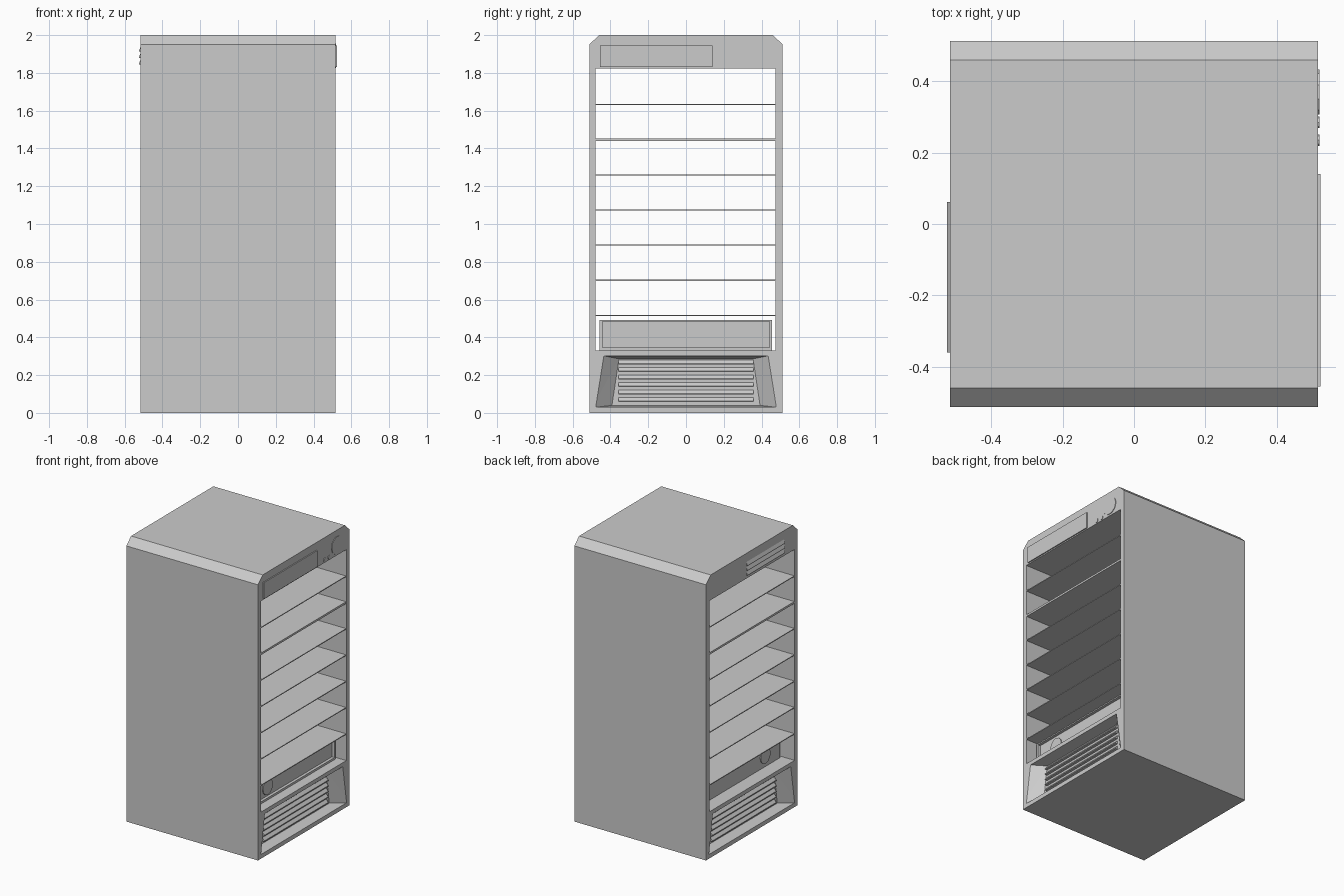
import bpy, bmesh, math
from mathutils import Vector, Matrix

cube = bpy.data.objects.get("Cube")
if cube:
    bpy.data.objects.remove(cube, do_unlink=True)

GREY = bpy.data.materials.new("light_grey")
GREY.use_nodes = True
GREY.diffuse_color = (0.6, 0.6, 0.6, 1)
GREY.node_tree.nodes["Principled BSDF"].inputs["Base Color"].default_value = (0.6, 0.6, 0.6, 1)

SIDE = 0.515       # half width between the open sides
RECESS = 0.075     # depth of the grille recess


def finish(name, bm):
    bmesh.ops.recalc_face_normals(bm, faces=bm.faces)
    mesh = bpy.data.meshes.new(name)
    bm.to_mesh(mesh)
    bm.free()
    mesh.materials.append(GREY)
    obj = bpy.data.objects.new(name, mesh)
    bpy.context.scene.collection.objects.link(obj)
    return obj


def hull(name, points):
    """Convex solid around a few points."""
    bm = bmesh.new()
    for p in points:
        bm.verts.new(p)
    bmesh.ops.convex_hull(bm, input=bm.verts)
    bmesh.ops.dissolve_limit(bm, angle_limit=0.01, verts=bm.verts, edges=bm.edges)
    return finish(name, bm)


def box(name, xs, ys, zs):
    return hull(name, [(x, y, z) for x in xs for y in ys for z in zs])


def disc(name, x, y, z, radius, thick, sides=10):
    bm = bmesh.new()
    bmesh.ops.create_cone(bm, cap_ends=True, segments=sides, radius1=radius,
                          radius2=radius, depth=thick,
                          matrix=Matrix.Translation((x, y, z)) @ Matrix.Rotation(math.pi / 2, 4, 'Y'))
    return finish(name, bm)


def louvre(name, side, wall, out, ys, z0, z1):
    """Wedge slat: flush at its top, standing out at its bottom."""
    profile = [(wall, z0), (wall, z1), (wall + out, z0), (wall + out, z0 + 0.006)]
    return hull(name, [(side * x, y, z) for x, z in profile for y in ys])


def cut(target, cutter):
    mod = target.modifiers.new("cut", 'BOOLEAN')
    mod.operation = 'DIFFERENCE'
    mod.solver = 'EXACT'
    mod.object = cutter
    cutter.hide_render = True
    cutter.hide_viewport = True
    cutter.display_type = 'WIRE'


# Cabinet body with chamfered top edges
outline = [(0.512, 0), (0.512, 1.95), (0.46, 2.0)]
cabinet = hull("cabinet_body", [(x, s * y, z) for x in (-SIDE, SIDE) for s in (-1, 1) for y, z in outline])

# Through opening for the shelves
cutters = [box("shelf_opening_cutter", (-0.7, 0.7), (-0.478, 0.475), (0.33, 1.822))]

# Tapered grille recess on both open sides
for side, label in ((1, "left"), (-1, "right")):
    face = [(0.478, 0.03), (0.435, 0.302)]
    back = [(0.392, 0.04), (0.355, 0.286)]
    k = 0.2        # carry the taper slightly past the surface
    outer = [(a + (a - c) * k, b + (b - d) * k) for (a, b), (c, d) in zip(face, back)]
    pts = [(side * (SIDE + RECESS * k), s * y, z) for s in (-1, 1) for y, z in outer]
    pts += [(side * (SIDE - RECESS), s * y, z) for s in (-1, 1) for y, z in back]
    cutters.append(hull(label + "_recess_cutter", pts))

for c in cutters:
    cut(cabinet, c)

# Apply the cuts, then drop the cutters
deps = bpy.context.evaluated_depsgraph_get()
deps.update()
cut_mesh = bpy.data.meshes.new_from_object(cabinet.evaluated_get(deps))
cabinet.modifiers.clear()
cabinet.data = cut_mesh
for c in cutters:
    bpy.data.objects.remove(c, do_unlink=True)

# Shelves, the second one thicker
for i in range(7):
    z = 1.632 - i * 0.186
    half = 0.007 if i == 1 else 0.003
    box(f"shelf_{i + 1}", (-SIDE + 0.002, SIDE - 0.002), (-0.478, 0.475), (z - half, z + half))

# Grille slats inside both recesses
for side, label in ((1, "left"), (-1, "right")):
    for i in range(6):
        z = 0.058 + i * 0.0395
        louvre(f"{label}_grille_slat_{i + 1}", side, SIDE - RECESS - 0.003, 0.02,
               (-0.357, 0.357), z, z + 0.028)

# Bottom drawer unit with a raised rim on its left side
TRAY = SIDE - 0.07
box("drawer_unit", (-SIDE + 0.1, TRAY - 0.02), (-0.457, 0.455), (0.33, 0.492))
for name, ys, zs in (("rim_top", (-0.457, 0.455), (0.483, 0.492)),
                     ("rim_bottom", (-0.457, 0.455), (0.33, 0.345)),
                     ("rim_front", (-0.457, -0.443), (0.345, 0.483)),
                     ("rim_back", (0.443, 0.455), (0.345, 0.483))):
    box("drawer_" + name, (TRAY - 0.02, TRAY), ys, zs)
disc("drawer_left_dial", TRAY - 0.018, -0.28, 0.41, 0.055, 0.008, 12)
disc("drawer_right_dial", -SIDE + 0.098, -0.29, 0.41, 0.055, 0.008, 12)

# Header fittings on the left side
box("header_plate", (SIDE - 0.002, SIDE + 0.008), (-0.455, 0.14), (1.83, 1.946))
disc("header_dial", SIDE, 0.37, 1.895, 0.063, 0.008)
for i, y in enumerate((0.285, 0.235)):
    disc(f"header_button_{i + 1}", SIDE, y, 1.842, 0.016, 0.008, 8)

# Header vent on the right side
for i in range(3):
    z = 1.845 + i * 0.034
    louvre(f"header_vent_slat_{i + 1}", -1, SIDE - 0.002, 0.011, (-0.36, 0.062), z, z + 0.03)
